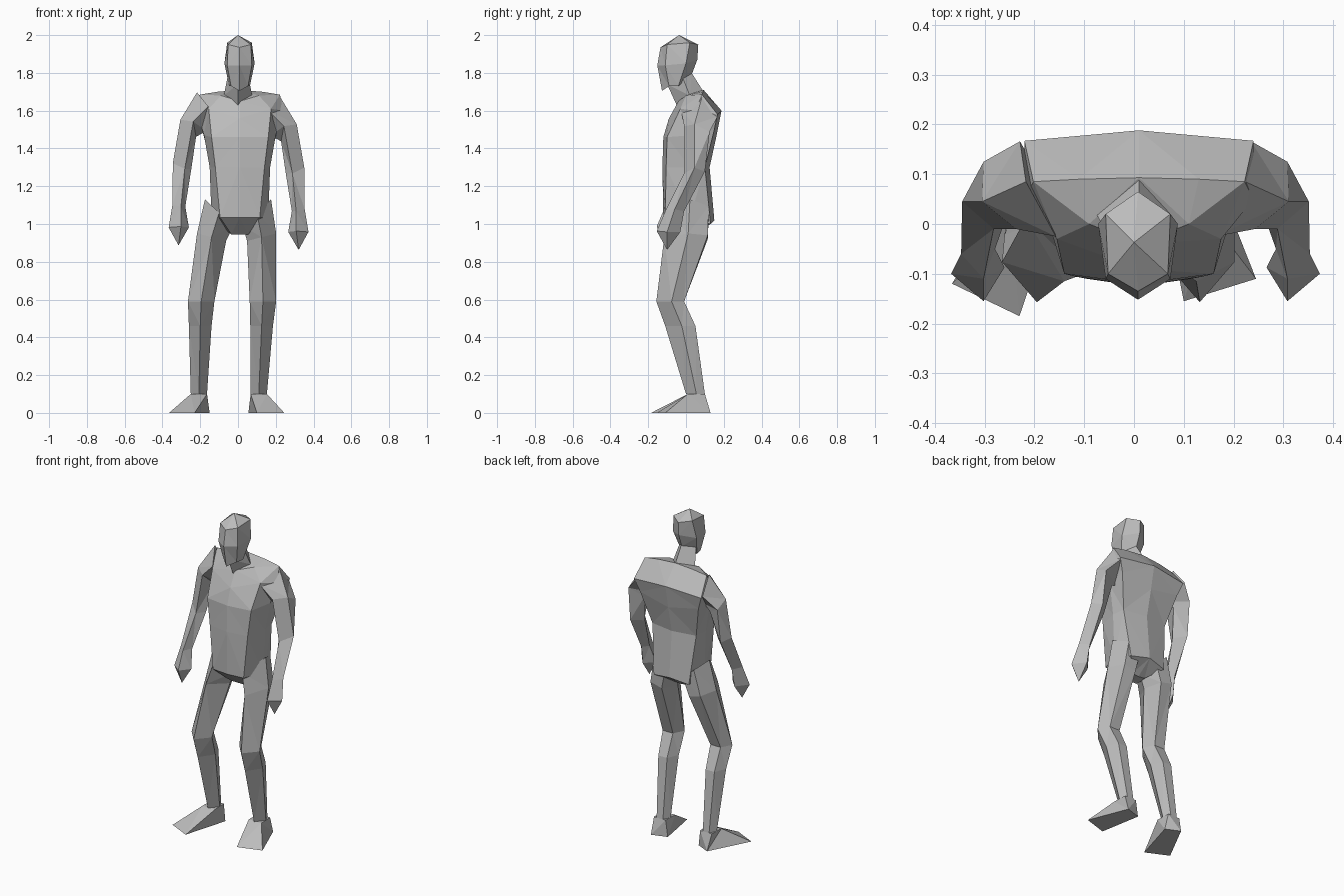
import bpy
import bmesh
from mathutils import Vector

default_cube = bpy.data.objects.get("Cube")
if default_cube:
    bpy.data.objects.remove(default_cube, do_unlink=True)

# Single plain grey surface
GREY = (.5, .5, .5, 1)
grey = bpy.data.materials.new("plain grey")
grey.use_nodes = True
grey.diffuse_color = GREY
grey.node_tree.nodes["Principled BSDF"].inputs["Base Color"].default_value = GREY


def loft(name, rings):
    """Skin a stack of rings; a ring with one point closes to a tip."""
    bm = bmesh.new()
    loops = [[bm.verts.new(Vector(point)) for point in ring] for ring in rings]
    for lower, upper in zip(loops, loops[1:]):
        count = len(lower)
        for i in range(count):
            j = (i + 1) % count
            if len(upper) == 1:
                bm.faces.new((lower[i], lower[j], upper[0]))
            else:
                bm.faces.new((lower[i], lower[j], upper[j], upper[i]))
    for end in (loops[0], loops[-1]):
        if len(end) > 2:
            bm.faces.new(end)
    bmesh.ops.triangulate(bm, faces=bm.faces[:], quad_method='SHORT_EDGE')
    bmesh.ops.recalc_face_normals(bm, faces=bm.faces[:])
    mesh = bpy.data.meshes.new(name)
    bm.to_mesh(mesh)
    bm.free()
    mesh.materials.append(grey)
    part = bpy.data.objects.new(name, mesh)
    bpy.context.scene.collection.objects.link(part)
    return part


def symmetric(half, shift=.01):
    """Complete a front-to-back half outline with its mirrored other half."""
    left = [(x + shift, y, z) for x, y, z in half]
    right = [(shift - x, y, z) for x, y, z in half[-2:0:-1]]
    return left + right


# Torso: crotch, hem, waist, lower chest, upper chest, shoulder line
torso_halves = [
    [(0, -.02, .945), (.045, -.02, .945), (.05, 0, .95), (.045, .05, .95), (0, .05, .945)],
    [(0, -.12, 1.035), (.105, -.11, 1.035), (.15, .02, 1.03), (.12, .13, 1), (0, .15, 1.02)],
    [(0, -.125, 1.3), (.13, -.105, 1.3), (.16, .02, 1.3), (.15, .1, 1.3), (0, .125, 1.3)],
    [(0, -.12, 1.46), (.15, -.1, 1.46), (.19, .03, 1.47), (.2, .15, 1.5), (0, .16, 1.46)],
    [(0, -.09, 1.56), (.165, -.03, 1.61), (.23, .05, 1.6), (.23, .167, 1.58), (0, .188, 1.6)],
    [(0, -.04, 1.65), (.1, 0, 1.68), (.212, .085, 1.685), (.12, .09, 1.7), (0, .093, 1.71)],
]
loft("torso", [symmetric(half) for half in torso_halves])

# Neck leans forward from the collar to the jaw
neck_halves = [
    [(0, -.05, 1.63), (.075, .02, 1.68), (.01, .093, 1.7)],
    [(0, -.1, 1.74), (.055, -.02, 1.78), (.01, .03, 1.8)],
]
loft("neck", [symmetric(half, 0) for half in neck_halves])

# Head: jaw, cheeks, brow, crown tip
head_halves = [
    [(0, -.127, 1.705), (.045, -.09, 1.73), (.055, -.04, 1.73), (0, .03, 1.79)],
    [(0, -.152, 1.84), (.065, -.11, 1.84), (.08, 0, 1.85), (0, .06, 1.87)],
    [(0, -.135, 1.935), (.06, -.1, 1.95), (.065, .02, 1.96), (0, .065, 1.95)],
]
head_rings = [symmetric(half, .008) for half in head_halves]
loft("head", head_rings + [[(0, -.037, 2)]])

# Arm rings run front, outer, back, inner from the shoulder to the fingertips
arm_rings = [
    [(.16, -.025, 1.61), (.22, .085, 1.685), (.232, .166, 1.58), (.17, .06, 1.48)],
    [(.24, -.01, 1.53), (.308, .045, 1.54), (.305, .125, 1.5), (.225, .08, 1.45)],
    [(.285, -.01, 1.28), (.348, .045, 1.31), (.31, .1, 1.29), (.25, .04, 1.28)],
    [(.305, -.11, 1.08), (.35, -.06, 1.09), (.31, -.01, 1.08), (.282, -.05, 1.08)],
    [(.305, -.155, .975), (.37, -.1, .97), (.315, -.03, .97), (.263, -.087, .97)],
    [(.318, -.1, .875)],
]
for label, side, drop in (("left", 1, .012), ("right", -1, -.012)):
    loft(label + "_arm", [[(side * x + .003, y, z - drop) for x, y, z in ring]
                          for ring in arm_rings])


def leg_ring(side, centre, half_width, front, back, height, tilt=0):
    """Pointed front, broad sides and a flat back; tilt raises the outer side."""
    middle = front + (back - front) * .55
    outline = [(0, front), (1, middle), (.5, back), (-.5, back), (-1, middle)]
    return [(side * (centre + u * half_width), y, height + u * tilt) for u, y in outline]


def build_leg(label, side, thigh, knee, calf, ankle, sole):
    # Upper and lower leg as one continuous skin
    loft(label + "_leg", [
        leg_ring(side, .1, .075, -.1, .12, 1.06, .07),
        leg_ring(side, thigh, .077, -.115, .115, .93, .02),
        leg_ring(side, knee, .07, -.157, -.01, .59),
        leg_ring(side, calf, .06, -.11, .05, .46),
        leg_ring(side, ankle, .043, 0, .1, .1),
    ])
    # Wedge foot sloping from the ankle to the toes
    top = [(ankle - .043, .01), (ankle + .043, .01), (ankle + .04, .1), (ankle - .04, .1)]
    loft(label + "_foot", [[(side * x, y, 0) for x, y in sole],
                           [(side * x, y, .1) for x, y in top]])


build_leg("left", 1, .125, .132, .125, .11,
          [(.1, -.155), (.245, -.11), (.15, .13), (.055, .1)])
build_leg("right", -1, .14, .195, .2, .207,
          [(.23, -.185), (.365, -.12), (.235, .13), (.15, .09)])
